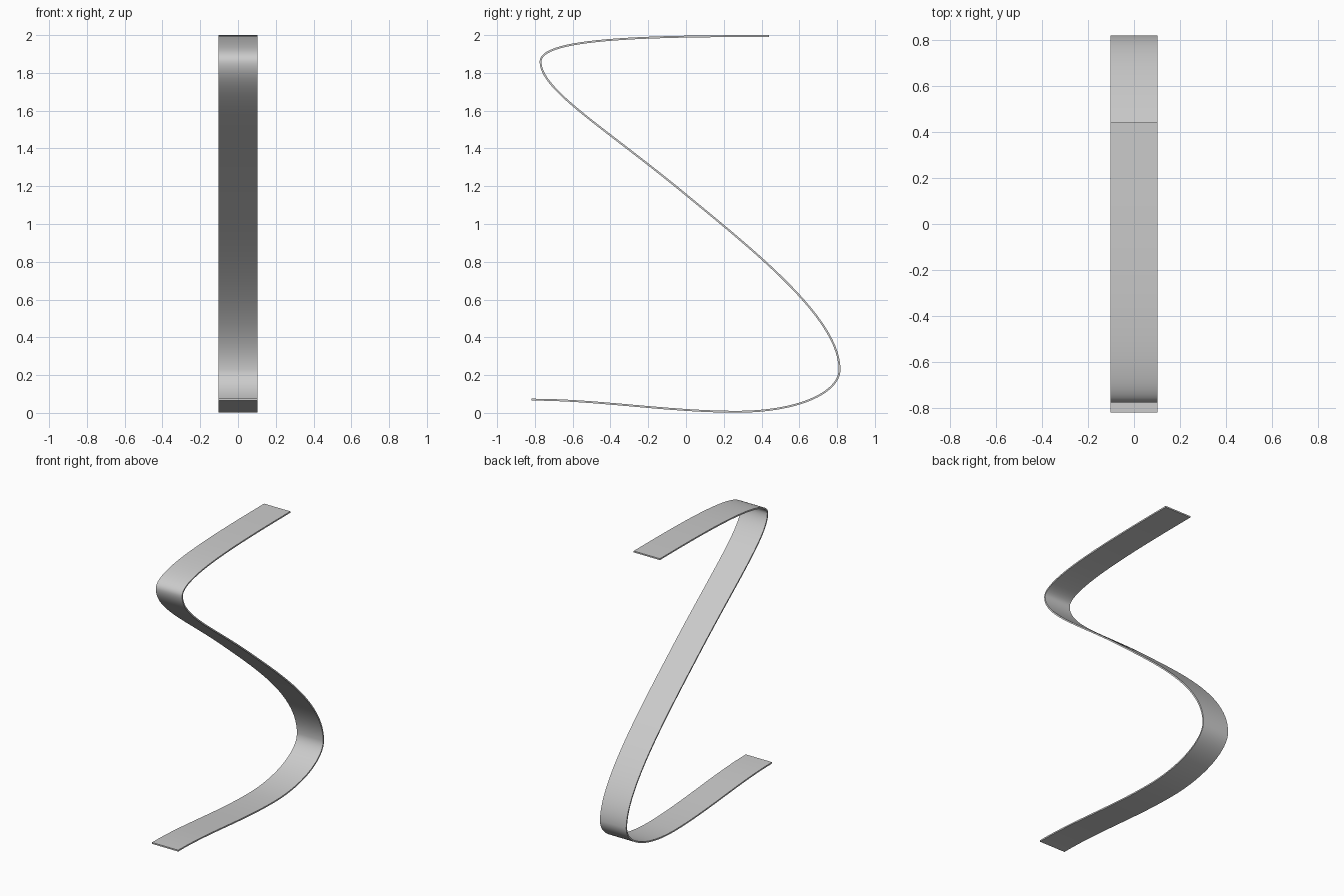
import bpy
import bmesh
from mathutils import Vector
from mathutils.geometry import interpolate_bezier

cube = bpy.data.objects.get("Cube")
if cube:
    bpy.data.objects.remove(cube, do_unlink=True)

HALF_WIDTH = 0.103
THICKNESS = 0.01
STEPS = 28

# Side path: knot, handle, handle, knot, ... as (y, z)
PATH = [
    (-0.818, 0.07), (-0.46, 0.07), (-0.1, 0.006),
    (0.27, 0.006), (0.60, 0.006), (0.813, 0.11),
    (0.813, 0.23), (0.813, 0.50), (0.36, 0.858),
    (0.0, 1.155), (-0.44, 1.518), (-0.77, 1.71),
    (-0.77, 1.86), (-0.77, 1.985), (-0.2, 1.995),
    (0.44, 1.995),
]


def sample_path(path):
    knots = [Vector((0, y, z)) for y, z in path]
    points = [knots[0]]
    for i in range(0, len(knots) - 1, 3):
        a, ha, hb, b = knots[i:i + 4]
        points += interpolate_bezier(a, ha, hb, b, STEPS)[1:]
    return points


# Grey metal strip
grey = bpy.data.materials.new("light grey")
grey.use_nodes = True
colour = (0.6, 0.6, 0.6, 1)
grey.diffuse_color = colour
grey.node_tree.nodes["Principled BSDF"].inputs["Base Color"].default_value = colour

# Sweep the path across the width
bm = bmesh.new()
rows = [[bm.verts.new((x, p.y, p.z)) for x in (-HALF_WIDTH, HALF_WIDTH)]
        for p in sample_path(PATH)]
for (a, b), (c, d) in zip(rows, rows[1:]):
    bm.faces.new((a, b, d, c))
mesh = bpy.data.meshes.new("ribbon")
bm.to_mesh(mesh)
bm.free()
mesh.materials.append(grey)
ribbon = bpy.data.objects.new("ribbon", mesh)
bpy.context.collection.objects.link(ribbon)

# Thickness on both sides of the path, crisp long edges
bpy.ops.object.select_all(action='DESELECT')
ribbon.select_set(True)
bpy.context.view_layer.objects.active = ribbon
solid = ribbon.modifiers.new("thickness", 'SOLIDIFY')
solid.thickness = THICKNESS
solid.offset = 0
bpy.ops.object.modifier_apply(modifier=solid.name)
bpy.ops.object.shade_smooth_by_angle()
